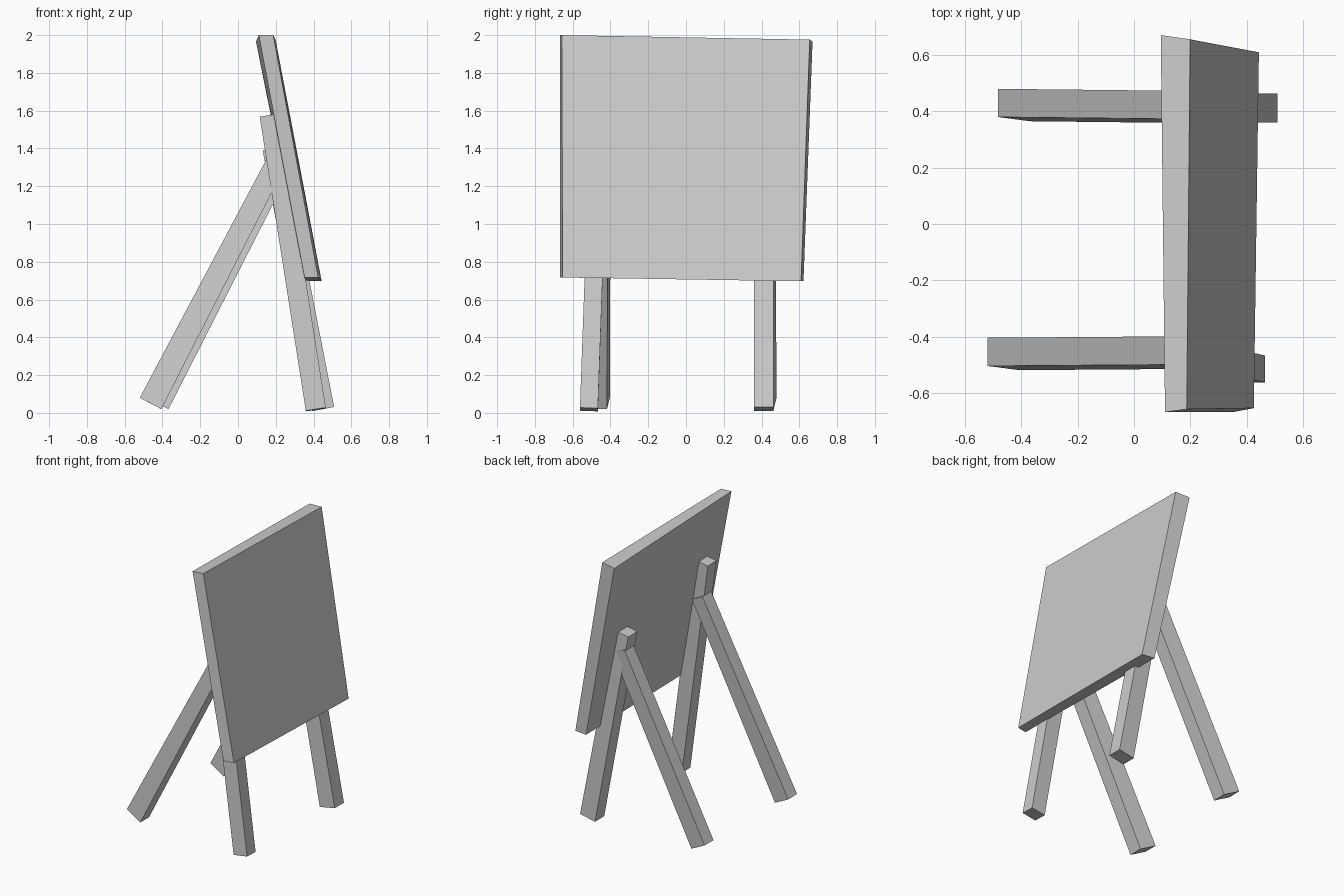
import bpy, bmesh
from mathutils import Vector

cube = bpy.data.objects.get("Cube")
if cube:
    bpy.data.objects.remove(cube, do_unlink=True)

grey = bpy.data.materials.new("plain_grey")
grey.use_nodes = True
colour = (0.6, 0.6, 0.6, 1)
grey.diffuse_color = colour
grey.node_tree.nodes["Principled BSDF"].inputs["Base Color"].default_value = colour


def block(name, place):
    """Six-sided block; place(x, y, z) moves each corner, given as signs."""
    bm = bmesh.new()
    bmesh.ops.create_cube(bm, size=2)
    for v in bm.verts:
        v.co = place(*(round(c) for c in v.co))
    bmesh.ops.recalc_face_normals(bm, faces=bm.faces)
    mesh = bpy.data.meshes.new(name)
    bm.to_mesh(mesh)
    bm.free()
    mesh.materials.append(grey)
    obj = bpy.data.objects.new(name, mesh)
    bpy.context.collection.objects.link(obj)


def beam(name, foot, head, width, foot_depth, head_depth, roll=0):
    """Square-ended timber from foot to head, width running along y."""
    foot, head = Vector(foot), Vector(head)
    axis = (head - foot).normalized()
    side = (Vector((0, 1, 0)) - axis * axis.y).normalized()
    out = side.cross(axis)

    def place(x, y, z):
        end, depth = (head, head_depth) if z > 0 else (foot, foot_depth)
        return end + out * x * depth / 2 + side * (y * width - x * roll) / 2

    block(name, place)


# Leaning panel, slightly out of square: corners keyed by (x, y, z) sign
panel = {
    (-1, -1, 1): (0.11, -0.667, 2.0), (1, -1, 1): (0.187, -0.657, 2.0),
    (-1, -1, -1): (0.352, -0.667, 0.717), (1, -1, -1): (0.425, -0.653, 0.717),
    (-1, 1, 1): (0.095, 0.67, 1.966), (1, 1, 1): (0.199, 0.655, 1.976),
    (-1, 1, -1): (0.35, 0.622, 0.698), (1, 1, -1): (0.443, 0.609, 0.697),
}
block("sign_panel", lambda *corner: panel[corner])

# Uprights behind the panel
beam("front_upright", (0.412, -0.514, 0.018), (0.168, -0.458, 1.575), 0.095, 0.107, 0.107)
beam("rear_upright", (0.45, 0.411, 0.02), (0.185, 0.411, 1.40), 0.103, 0.12, 0.11)

# Slanted braces
beam("front_brace", (-0.463, -0.461, 0.05), (0.197, -0.456, 1.318), 0.1, 0.129, 0.105, 0.015)
beam("rear_brace", (-0.425, 0.422, 0.05), (0.205, 0.415, 1.27), 0.1, 0.129, 0.115, 0.015)
